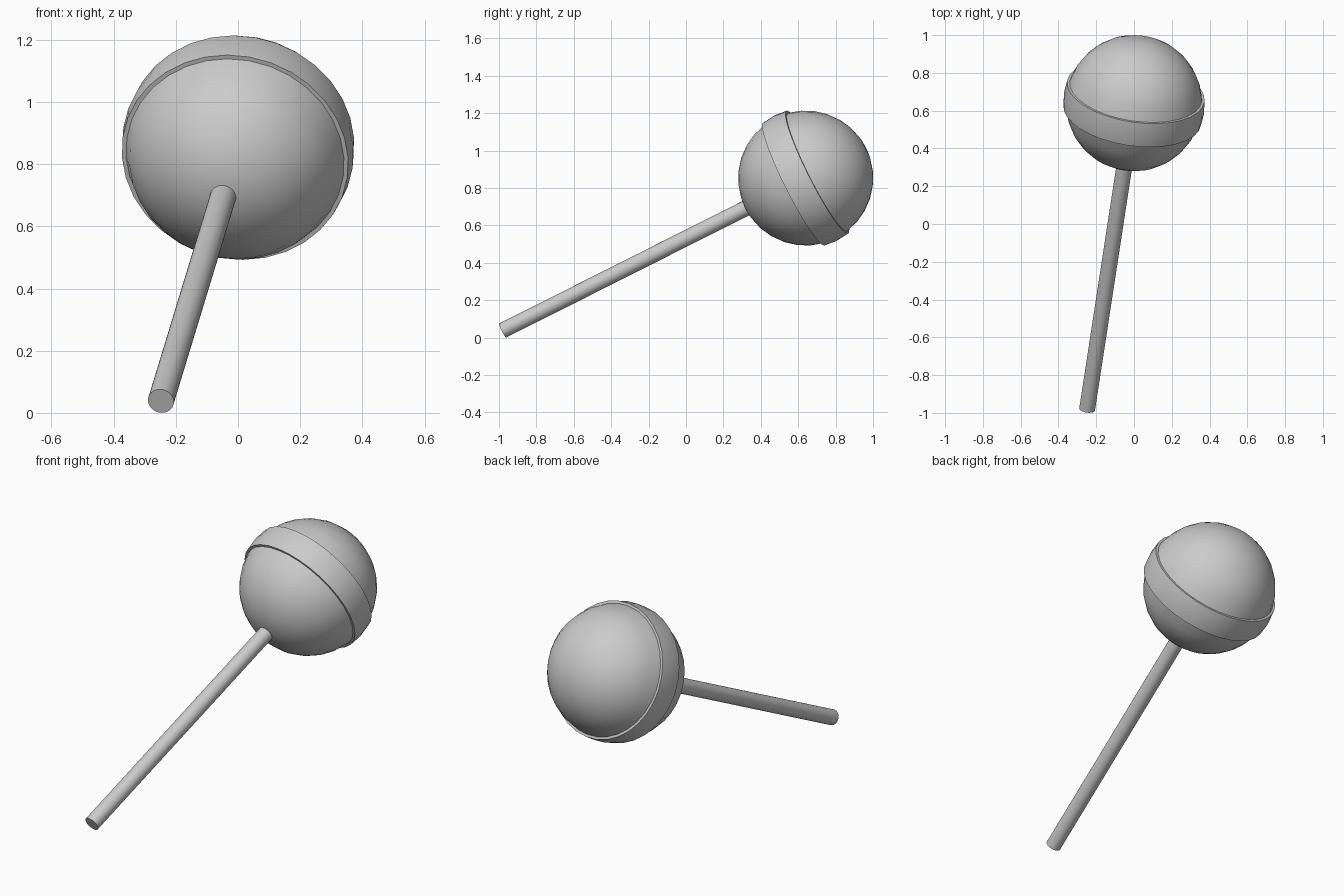
import bpy, bmesh
from math import pi, sin, cos, radians
from mathutils import Vector

if "Cube" in bpy.data.objects:
    bpy.data.objects.remove(bpy.data.objects["Cube"])

CENTRE = Vector((0, 0.64, 0.853))        # middle of the candy ball
FOOT = Vector((-0.248, -0.98, 0.038))    # free end of the stick
AXIS = CENTRE - FOOT
ROT = AXIS.to_track_quat('Z', 'Y')
R_BALL, R_BAND, R_STICK = 0.361, 0.375, 0.042


def lathe(name, profile, origin, steps=32):
    """Spin a (radius, height) profile round the lollipop axis."""
    bm = bmesh.new()
    verts = [bm.verts.new((r, 0, z)) for r, z in profile]
    edges = [bm.edges.new(pair) for pair in zip(verts, verts[1:])]
    bmesh.ops.spin(bm, geom=verts + edges, cent=(0, 0, 0), axis=(0, 0, 1),
                   angle=2 * pi, steps=steps)
    bmesh.ops.remove_doubles(bm, verts=bm.verts, dist=1e-5)
    bmesh.ops.recalc_face_normals(bm, faces=bm.faces)
    mesh = bpy.data.meshes.new(name)
    bm.to_mesh(mesh)
    bm.free()
    obj = bpy.data.objects.new(name, mesh)
    bpy.context.collection.objects.link(obj)
    obj.location = origin
    obj.rotation_mode = 'QUATERNION'
    obj.rotation_quaternion = ROT
    bpy.ops.object.select_all(action='DESELECT')
    obj.select_set(True)
    bpy.context.view_layer.objects.active = obj
    bpy.ops.object.shade_smooth_by_angle(angle=radians(30))
    return obj


# Candy ball: half-circle profile, with the two middle rings raised as a band
ring = pi / 16
profile = []
for i in range(-8, 9):
    a = i * ring
    ball = (R_BALL * cos(a) if abs(i) < 8 else 0, R_BALL * sin(a))
    raised = (R_BAND * cos(a), R_BALL * sin(a))
    if i == -1:
        profile += [ball, raised]
    elif i == 0:
        profile.append(raised)
    elif i == 1:
        profile += [raised, ball]
    else:
        profile.append(ball)
lathe("candy_ball", profile, CENTRE)

# Stick: capped rod running from the free end into the candy
length = AXIS.length - 0.2
lathe("stick", [(0, 0), (R_STICK, 0), (R_STICK, length), (0, length)], FOOT)
